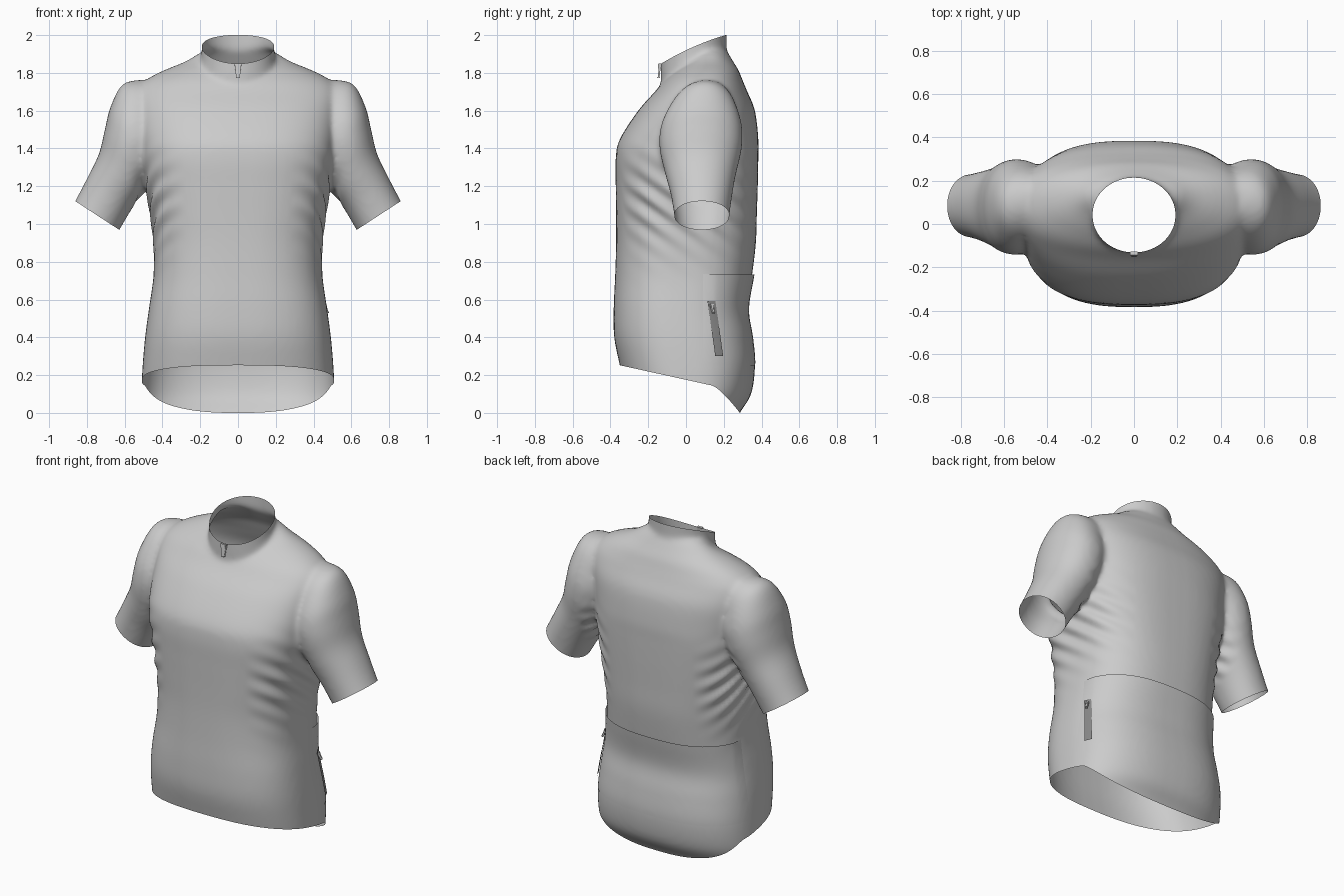
import bpy, bmesh, math
from mathutils import Vector

if "Cube" in bpy.data.objects:
    bpy.data.objects.remove(bpy.data.objects["Cube"])


def add_object(name, bm, color=None):
    mesh = bpy.data.meshes.new(name)
    bm.to_mesh(mesh)
    bm.free()
    mesh.shade_smooth()
    mesh.set_sharp_from_angle(angle=math.radians(40))
    obj = bpy.data.objects.new(name, mesh)
    bpy.context.collection.objects.link(obj)
    if color:
        mat = bpy.data.materials.new(name)
        mat.diffuse_color = color
        mat.use_nodes = True
        mat.node_tree.nodes["Principled BSDF"].inputs["Base Color"].default_value = mat.diffuse_color
        mesh.materials.append(mat)
    return obj


def spline(rows, steps):
    """Catmull-Rom resampling of parameter rows."""
    out = []
    for i in range(len(rows) - 1):
        p0, p1, p2 = rows[max(i - 1, 0)], rows[i], rows[i + 1]
        p3 = rows[min(i + 2, len(rows) - 1)]
        for s in range(steps):
            t = s / steps
            out.append([0.5 * (2 * b + (c - a) * t + (2 * a - 5 * b + 4 * c - d) * t * t
                               + (3 * b - a - 3 * c + d) * t ** 3)
                        for a, b, c, d in zip(p0, p1, p2, p3)])
    out.append(list(rows[-1]))
    return out


def loft(bm, rows, steps=5, n=64):
    """Closed tube; row = centre xyz, half axis a xz, half axis b y, exponent."""
    rings = []
    for cx, cy, cz, ax, az, by, e in spline(rows, steps):
        ring = []
        for k in range(n):
            c, s = math.cos(math.tau * k / n), math.sin(math.tau * k / n)
            u = math.copysign(abs(c) ** (2 / e), c)
            v = math.copysign(abs(s) ** (2 / e), s)
            ring.append(bm.verts.new((cx + ax * u, cy + by * v, cz + az * u)))
        rings.append(ring)
    for r0, r1 in zip(rings, rings[1:]):
        for k in range(n):
            j = (k + 1) % n
            bm.faces.new((r0[k], r0[j], r1[j], r1[k]))
    bm.faces.new(rings[0][::-1])
    bm.faces.new(rings[-1])


def cut(bm, co, no, test=lambda p: True):
    """Remove everything on the normal side of a plane, inside the tested region."""
    faces = [f for f in bm.faces if all(test(v.co) for v in f.verts)]
    geom = set(faces)
    for f in faces:
        geom.update(f.edges)
        geom.update(f.verts)
    bmesh.ops.bisect_plane(bm, geom=list(geom), dist=1e-6, plane_co=co,
                           plane_no=no, clear_outer=True)


def curved_cut(bm, height, sign, test=lambda p: True):
    """Cut along the curved level z = height(y)."""
    for v in bm.verts:
        v.co.z -= height(v.co.y)
    cut(bm, (0, 0, 0), (0, 0, sign), test)
    for v in bm.verts:
        v.co.z += height(v.co.y)


# Solid torso: z, half width, front y, back y, squareness
torso = [(-.1, .50, -.29, .24, 2.5), (0, .51, -.30, .285, 2.5), (.1, .512, -.315, .345, 2.5),
         (.25, .505, -.35, .365, 2.6), (.4, .492, -.38, .35, 2.6), (.55, .472, -.383, .325, 2.6),
         (.73, .447, -.375, .35, 2.6), (.9, .447, -.37, .37, 2.6), (1.05, .46, -.37, .375, 2.7),
         (1.2, .485, -.372, .38, 2.7), (1.35, .51, -.372, .383, 2.7), (1.45, .52, -.35, .383, 2.6),
         (1.6, .535, -.253, .365, 2.5), (1.7, .535, -.165, .325, 2.4), (1.76, .49, -.115, .30, 2.3),
         (1.81, .40, -.06, .28, 2.2), (1.86, .28, 0, .25, 2.1), (1.91, .195, .04, .22, 2),
         (1.94, .12, .06, .20, 2)]
body = bmesh.new()
loft(body, [(0, (f + b) / 2, z, w, 0, (b - f) / 2, e) for z, w, f, b, e in torso])

# Solid collar tube
loft(body, [(0, .042, z, w, 0, d, 2) for z, w, d in
            ((1.68, .21, .175), (1.8, .20, .175), (1.9, .193, .173), (2.1, .192, .172))])

# Solid sleeves: outer x z, inner x z, front y, back y
sleeve = [(.50, 1.765, .28, 1.60, .0, .22), (.61, 1.74, .33, 1.50, -.07, .26),
          (.675, 1.62, .37, 1.42, -.13, .295), (.705, 1.50, .42, 1.31, -.14, .295),
          (.737, 1.37, .50, 1.175, -.11, .265), (.80, 1.24, .565, 1.075, -.08, .245),
          (.863, 1.12, .628, .968, -.062, .23), (.90, 1.06, .665, .908, -.06, .23)]
for m in (1, -1):
    loft(body, [(m * (ox + ix) / 2, (f + b) / 2, (oz + iz) / 2, m * (ox - ix) / 2,
                 (oz - iz) / 2, (b - f) / 2, 2.1) for ox, oz, ix, iz, f, b in sleeve])
bmesh.ops.recalc_face_normals(body, faces=body.faces)

# Fuse the solids into one cloth surface
source = add_object("fuse_helper", body)
mod = source.modifiers.new("fuse", 'REMESH')
mod.mode = 'VOXEL'
mod.voxel_size = 0.014
deps = bpy.context.evaluated_depsgraph_get()
fused = bpy.data.meshes.new_from_object(source.evaluated_get(deps))
bpy.data.objects.remove(source)
bm = bmesh.new()
bm.from_mesh(fused)
for _ in range(5):
    bmesh.ops.smooth_vert(bm, verts=bm.verts, factor=0.5, use_axis_x=True,
                          use_axis_y=True, use_axis_z=True)

# Diagonal cloth folds below the armpits
bm.normal_update()
for v in bm.verts:
    x, y, z = abs(v.co.x), v.co.y, v.co.z
    if x < .56:
        mask = math.exp(-((z - 1.1) / .2) ** 2) * min(max((x - .28) / .15, 0), 1)
        mask *= min((.56 - x) / .05, 1)
        v.co += v.normal * .009 * mask * math.sin(52 * (z + .75 * y) + 5 * y * y)


# Open the hem, neck and cuffs
def hem(y):
    return .25 - .22 * (y + .34) if y < .14 else .144 - .144 * ((y - .14) / .145) ** 1.3


def neck(y):
    t = (y + .13) / .34
    return 1.85 + .15 * (t + .35 * t * (1 - t))


curved_cut(bm, hem, -1)
curved_cut(bm, neck, 1, lambda p: p.z > -.4)
for m in (1, -1):
    cut(bm, (m * .745, 0, 1.045), (m * .546, 0, -.837), lambda p: p.x * m > .56)
jersey = add_object("jersey_body", bm)


def patch(name, planes, offset, color=None):
    """Sheet trimmed out of the jersey surface and lifted off it."""
    p = bmesh.new()
    p.from_mesh(jersey.data)
    for co, no in planes:
        cut(p, co, no)
    p.normal_update()
    moves = [(v, v.normal * offset(v.co)) for v in p.verts]
    for v, d in moves:
        v.co += d
    return add_object(name, p, color)


# Back pocket panel
patch("back_pocket", [((0, 0, .735), (0, 0, 1)), ((0, 0, .25), (0, 0, -1)), ((0, .09, 0), (0, -1, 0))],
      lambda c: .002 + .010 * (c.z - .25) / .48 * min(1, max(0, (c.y - .09) / .06)))

# Side pocket zip
dark = (.25, .25, .25, 1)
side = Vector((0, .99, .138))
patch("pocket_zip", [((.3, 0, 0), (-1, 0, 0)), ((0, 0, .59), (0, 0, 1)), ((0, 0, .30), (0, 0, -1)),
                     ((0, .15, .59), side), ((0, .11, .59), -side)], lambda c: .013, dark)


# Zip pulls: tapered tabs with a small slider block
def pull(name, top, tip, width, thick):
    b = bmesh.new()
    top, tip = Vector(top), Vector(tip)
    rot = (tip - top).to_track_quat('Z', 'Y').to_matrix()
    size = (tip - top).length
    for lo, hi, w0, w1, th in ((0, .35, 1, .9, 1.6), (.3, 1, .75, .4, .8)):
        vs = bmesh.ops.create_cube(b, size=1)["verts"]
        for v in vs:
            up = v.co.z > 0
            w = width * (w1 if up else w0)
            v.co = top + rot @ Vector((v.co.x * w, v.co.y * thick * th, size * (hi if up else lo)))
    bmesh.ops.bevel(b, geom=b.edges[:], offset=thick * .2, segments=2, affect='EDGES')
    add_object(name, b)


pull("neck_zip_pull", (0, -.137, 1.85), (0, -.145, 1.775), .036, .012)
ray = jersey.ray_cast(Vector((1, .135, .57)), Vector((-1, 0, 0)))
x0 = ray[1].x if ray[0] else .46
pull("pocket_zip_pull", (x0 + .012, .135, .575), (x0 + .03, .145, .53), .022, .01)
